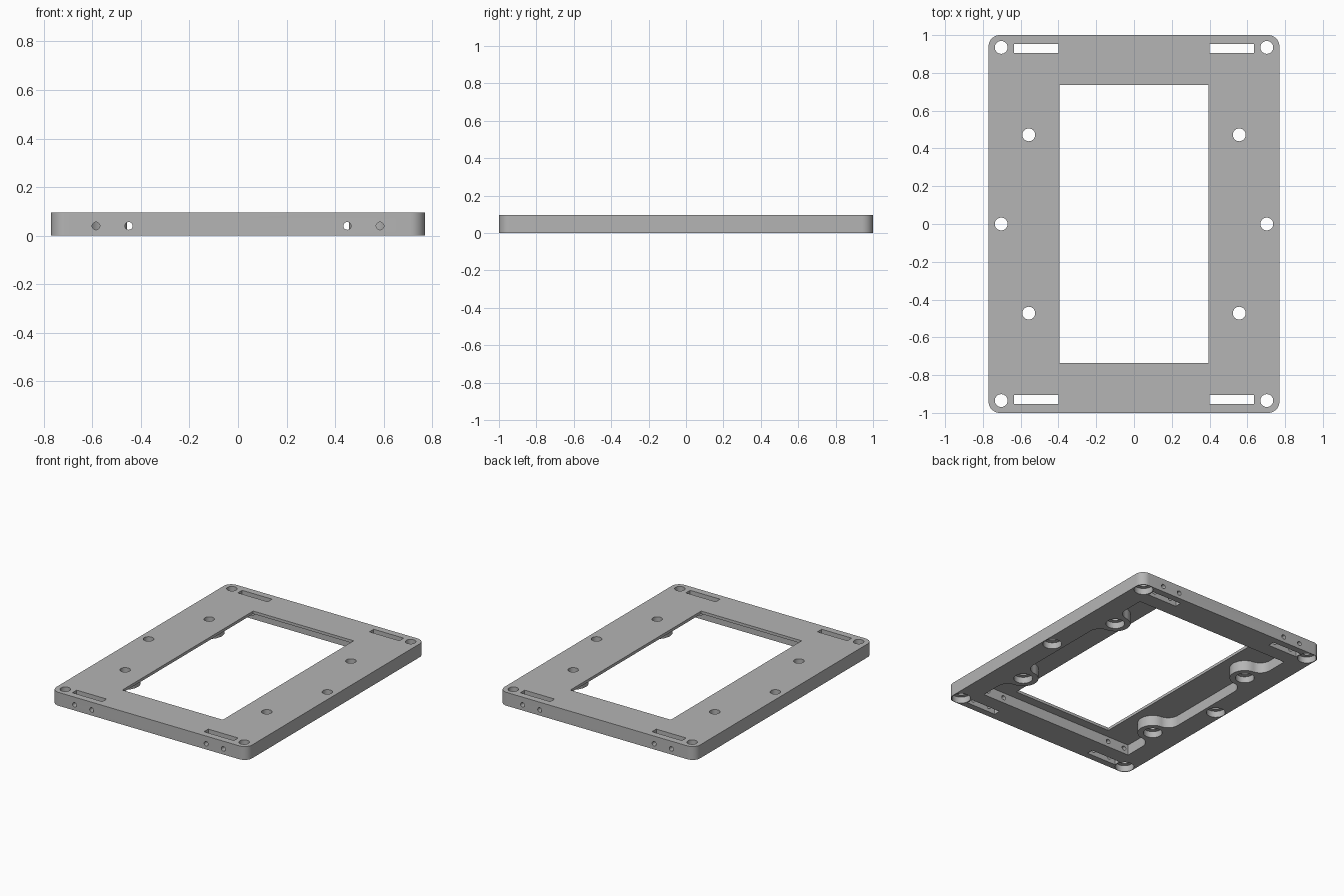
import bpy
import bmesh
from math import sin, cos, pi, sqrt, atan2

HALF_X, HALF_Y, HEIGHT = 0.77, 1.0, 0.095
POCKET_TOP = 0.075
BOSS_X, BOSS_Y, BOSS_R, FILLET = 0.557, 0.472, 0.1, 0.08
POCKET_X, POCKET_Y = 0.62, 0.8

old = bpy.data.objects.get("Cube")
if old:
    bpy.data.objects.remove(old, do_unlink=True)

grey = bpy.data.materials.new("light_grey")
grey.use_nodes = True
colour = (0.46, 0.46, 0.46, 1)
grey.diffuse_color = colour
grey.node_tree.nodes["Principled BSDF"].inputs["Base Color"].default_value = colour


def arc(cx, cy, r, a0, a1, steps=12):
    return [(cx + r * cos(a0 + (a1 - a0) * i / steps),
             cy + r * sin(a0 + (a1 - a0) * i / steps)) for i in range(steps + 1)]


def loft(name, rings):
    """Closed solid through rings of equal point count."""
    bm = bmesh.new()
    loops = [[bm.verts.new(p) for p in ring] for ring in rings]
    n = len(loops[0])
    for a, b in zip(loops, loops[1:]):
        for i in range(n):
            j = (i + 1) % n
            bm.faces.new((a[i], a[j], b[j], b[i]))
    bm.faces.new(loops[0][::-1])
    bm.faces.new(loops[-1])
    bmesh.ops.recalc_face_normals(bm, faces=bm.faces)
    mesh = bpy.data.meshes.new(name)
    bm.to_mesh(mesh)
    bm.free()
    mesh.materials.append(grey)
    obj = bpy.data.objects.new(name, mesh)
    bpy.context.collection.objects.link(obj)
    return obj


def prism(name, outline, z0, z1):
    return loft(name, [[(x, y, z) for x, y in outline] for z in (z0, z1)])


def box(name, x0, x1, y0, y1, z0, z1):
    return prism(name, [(x0, y0), (x1, y0), (x1, y1), (x0, y1)], z0, z1)


def screw_hole(x, y):
    """Through hole with a wider counterbore underneath."""
    steps = [(0.062, -0.05), (0.062, 0.045), (0.034, 0.045), (0.034, 0.2)]
    return loft("screw_hole_cutter", [[(px, py, z) for px, py in arc(x, y, r, 0, 2 * pi, 32)[:-1]]
                                      for r, z in steps])


def side_drill(x, side):
    ring = arc(x, 0.04, 0.016, 0, 2 * pi, 20)[:-1]
    return loft("side_drill_cutter", [[(px, y * side, pz) for px, pz in ring]
                                      for y in (POCKET_Y - 0.03, HALF_Y + 0.05)])


def boss_edge(y):
    """Pocket wall passing round one boss, with a fillet on each side."""
    fx = POCKET_X - FILLET
    dy = sqrt((BOSS_R + FILLET) ** 2 - (fx - BOSS_X) ** 2)
    a = atan2(dy, fx - BOSS_X)
    return (arc(fx, y - dy, FILLET, 0, pi - a)
            + arc(BOSS_X, y, BOSS_R, 2 * pi - a, a, 24)[1:-1]
            + arc(fx, y + dy, FILLET, a - pi, 0))


# Rounded plate
r = 0.06
outline = []
for k, (sx, sy) in enumerate([(1, 1), (-1, 1), (-1, -1), (1, -1)]):
    outline += arc(sx * (HALF_X - r), sy * (HALF_Y - r), r, k * pi / 2, (k + 1) * pi / 2, 10)
plate = prism("frame_plate", outline, 0, HEIGHT)

# Underside pocket, flowing round four bosses
right_wall = ([(POCKET_X, -POCKET_Y)] + boss_edge(-BOSS_Y)
              + boss_edge(BOSS_Y) + [(POCKET_X, POCKET_Y)])
pocket = right_wall + [(-x, -y) for x, y in right_wall]
cutters = [prism("pocket_cutter", pocket, -0.05, POCKET_TOP),
           box("window_cutter", -0.395, 0.395, -0.735, 0.735, -0.1, 0.2)]

# Slots, screw holes and side drillings
for sx in (1, -1):
    cutters.append(screw_hole(sx * 0.703, 0))
    for sy in (1, -1):
        x0, x1 = sorted((sx * 0.4, sx * 0.635))
        y0, y1 = sorted((sy * 0.905, sy * 0.953))
        cutters.append(box("slot_cutter", x0, x1, y0, y1, -0.1, 0.2))
        cutters.append(screw_hole(sx * 0.703, sy * 0.935))
        cutters.append(screw_hole(sx * BOSS_X, sy * BOSS_Y))
        cutters += [side_drill(sx * x, sy) for x in (0.45, 0.585)]

# Apply every cut, then drop the cutters
for cutter in cutters:
    cutter.hide_render = True
    mod = plate.modifiers.new("cut", 'BOOLEAN')
    mod.operation = 'DIFFERENCE'
    mod.solver = 'EXACT'
    mod.object = cutter
bpy.context.view_layer.update()
result = bpy.data.meshes.new_from_object(plate.evaluated_get(bpy.context.evaluated_depsgraph_get()))
plate.modifiers.clear()
plate.data = result
for cutter in cutters:
    bpy.data.objects.remove(cutter, do_unlink=True)

# Smooth curved walls, keep the machined edges sharp
bpy.ops.object.select_all(action='DESELECT')
plate.select_set(True)
bpy.context.view_layer.objects.active = plate
bpy.ops.object.shade_smooth_by_angle(angle=pi / 6)
